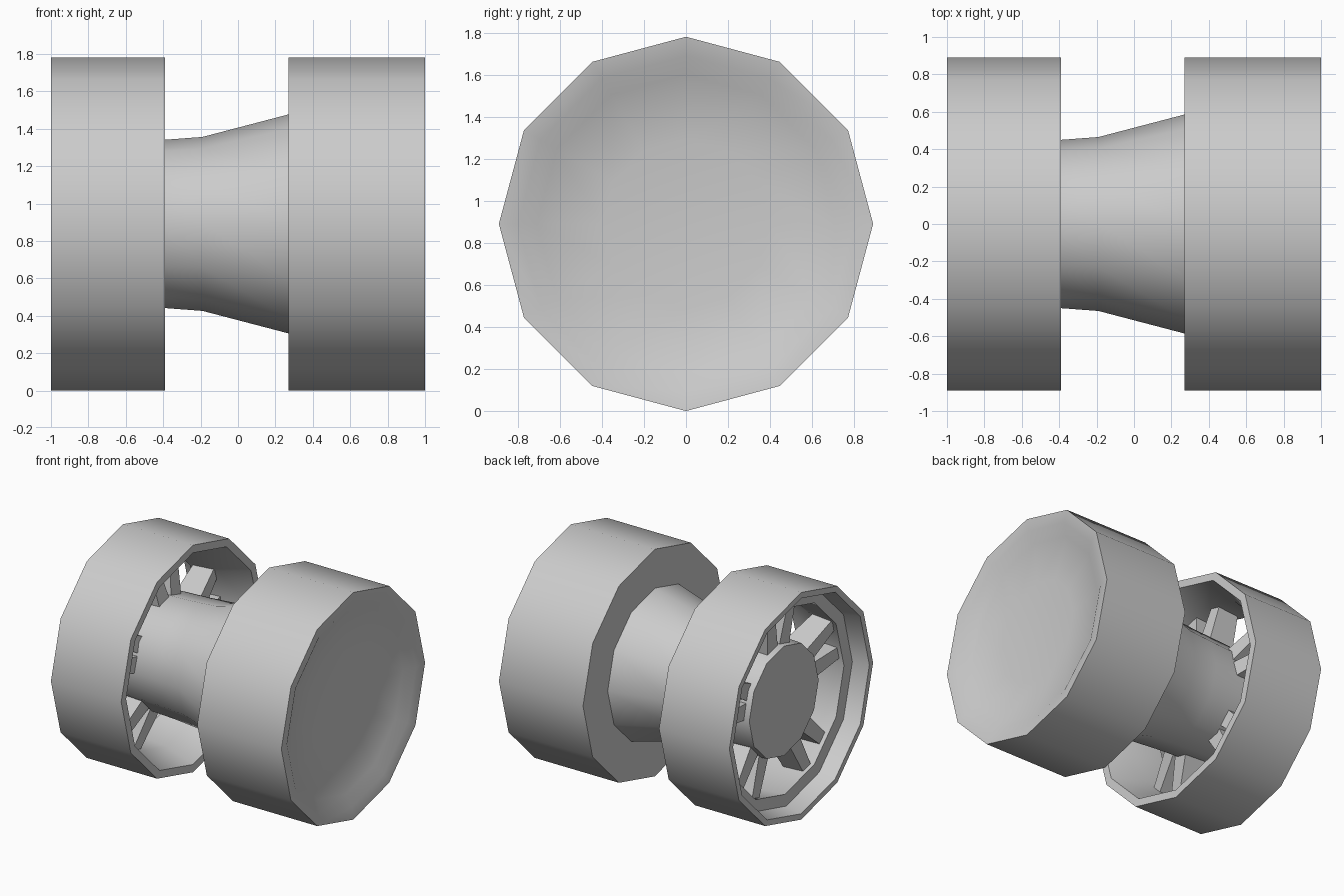
import bpy, bmesh
from math import cos, sin, tau, radians

if "Cube" in bpy.data.objects:
    bpy.data.objects.remove(bpy.data.objects["Cube"])

SIDES = 12
R = 0.891          # outer radius, also the height of the axle line


def finish(name, bm):
    bmesh.ops.remove_doubles(bm, verts=bm.verts, dist=1e-5)
    bmesh.ops.recalc_face_normals(bm, faces=bm.faces)
    mesh = bpy.data.meshes.new(name)
    bm.to_mesh(mesh)
    bm.free()
    ob = bpy.data.objects.new(name, mesh)
    bpy.context.collection.objects.link(ob)
    ob.location.z = R
    bpy.ops.object.select_all(action='DESELECT')
    ob.select_set(True)
    bpy.context.view_layer.objects.active = ob
    bpy.ops.object.shade_smooth_by_angle(angle=radians(31))
    return ob


def lathe(name, profile, closed=False):
    """Spin (x, radius) points round the x axis into a 12-sided body."""
    bm = bmesh.new()
    rings = []
    for x, r in profile:
        if r == 0:
            rings.append([bm.verts.new((x, 0, 0))] * SIDES)
        else:
            rings.append([bm.verts.new((x, r * cos(tau * i / SIDES), r * sin(tau * i / SIDES)))
                          for i in range(SIDES)])
    pairs = list(zip(rings, rings[1:]))
    if closed:
        pairs.append((rings[-1], rings[0]))
    for a, b in pairs:
        for i in range(SIDES):
            j = (i + 1) % SIDES
            corners = list(dict.fromkeys((a[i], a[j], b[j], b[i])))
            bm.faces.new(corners)
    return finish(name, bm)


# Solid drum on the right with a shallow dished end
lathe("dished_drum", [(0.27, 0), (0.27, R), (1.0, R), (0.985, 0.80),
                      (0.935, 0.71), (0.90, 0.40), (0.89, 0)])

# Flared axle running from inside the wheel rim to the drum
lathe("axle", [(-0.85, 0), (-0.85, 0.43), (-0.39, 0.45), (-0.19, 0.465),
               (0.28, 0.588), (0.28, 0)])

# Hollow rim on the left with an inner step
lathe("wheel_rim", [(-1.0, R), (-0.39, R), (-0.39, 0.83), (-0.62, 0.75),
                    (-0.86, 0.73), (-0.87, 0.82), (-1.0, 0.845)], closed=True)

# Five pairs of tapered spokes between axle and rim
bm = bmesh.new()
for k in range(5):
    for side in (-1, 1):
        a = radians(90 + 72 * k + 10 * side)
        radial, tangent = (cos(a), sin(a)), (-sin(a), cos(a))
        ends = []
        for r, w, x0, x1 in ((0.38, 0.065, -0.80, -0.58), (0.77, 0.045, -0.83, -0.66)):
            ends.append([bm.verts.new((x, r * radial[0] + t * tangent[0], r * radial[1] + t * tangent[1]))
                         for x, t in ((x0, -w), (x1, -w), (x1, w), (x0, w))])
        bm.faces.new(ends[0])
        bm.faces.new(ends[1])
        for i in range(4):
            j = (i + 1) % 4
            bm.faces.new((ends[0][i], ends[0][j], ends[1][j], ends[1][i]))
finish("spokes", bm)
